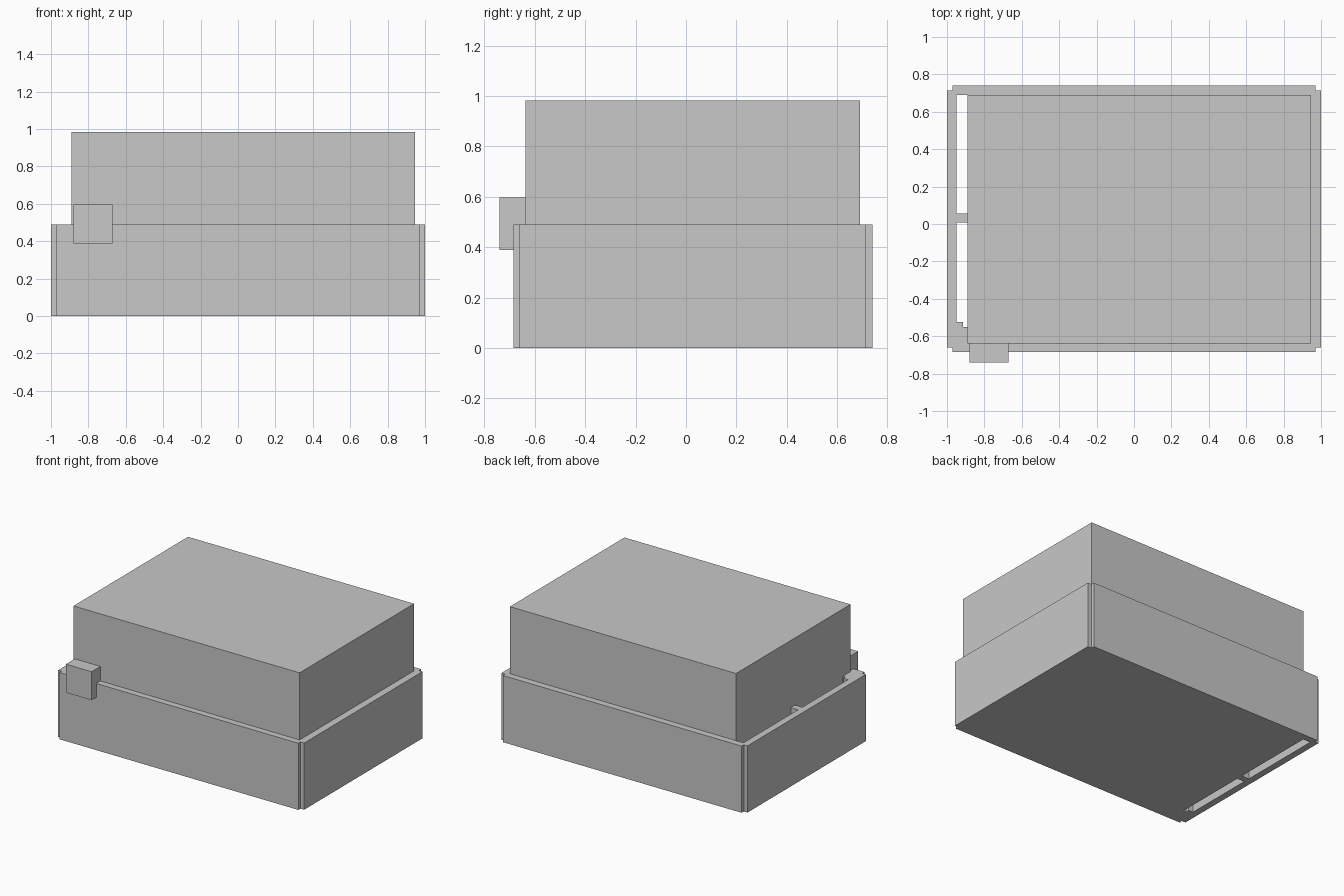
import bpy
import bmesh

default = bpy.data.objects.get("Cube")
if default:
    bpy.data.objects.remove(default, do_unlink=True)

# Single plain grey
grey = bpy.data.materials.new("light_grey")
grey.use_nodes = True
colour = (0.58, 0.58, 0.58, 1.0)
grey.diffuse_color = colour
grey.node_tree.nodes["Principled BSDF"].inputs["Base Color"].default_value = colour


def prism(name, outline, z0, z1):
    """Extrude a flat outline from z0 up to z1."""
    bm = bmesh.new()
    base = bm.faces.new([bm.verts.new((x, y, z0)) for x, y in outline])
    top = bmesh.ops.extrude_face_region(bm, geom=[base])["geom"]
    moved = [v for v in top if isinstance(v, bmesh.types.BMVert)]
    bmesh.ops.translate(bm, verts=moved, vec=(0, 0, z1 - z0))
    bmesh.ops.recalc_face_normals(bm, faces=bm.faces)
    mesh = bpy.data.meshes.new(name)
    bm.to_mesh(mesh)
    bm.free()
    mesh.materials.append(grey)
    obj = bpy.data.objects.new(name, mesh)
    bpy.context.collection.objects.link(obj)
    return obj


def rect(x0, x1, y0, y1):
    return [(x0, y0), (x1, y0), (x1, y1), (x0, y1)]


def cut(target, cutter):
    """Subtract the cutter for good, then discard it."""
    cutter.hide_render = True
    mod = target.modifiers.new("slot", "BOOLEAN")
    mod.operation = "DIFFERENCE"
    mod.solver = "EXACT"
    mod.object = cutter
    bpy.context.view_layer.objects.active = target
    bpy.ops.object.modifier_apply(modifier=mod.name)
    bpy.data.objects.remove(cutter, do_unlink=True)


RIM = 0.49
FRONT, BACK = -0.685, 0.74
NOTCH = 0.025

# Base tray with a small square notch in every upright corner
xi, yf, yb = 0.97, FRONT + NOTCH, BACK - NOTCH
base = prism("base_tray", [
    (-xi, FRONT), (xi, FRONT), (xi, yf), (1, yf),
    (1, yb), (xi, yb), (xi, BACK), (-xi, BACK),
    (-xi, yb), (-1, yb), (-1, yf), (-xi, yf)], 0, RIM)

# Through slots beside the inner block, parted by a thin rib
cut(base, prism("back_slot", rect(-0.95, -0.89, 0.055, 0.69), -0.1, 0.6))
cut(base, prism("front_slot", [
    (-0.95, 0.007), (-0.95, -0.523), (-0.913, -0.523),
    (-0.913, -0.55), (-0.89, -0.55), (-0.89, 0.007)], -0.1, 0.6))

# Tall inner block rising out of the tray
prism("upper_block", rect(-0.89, 0.947, -0.638, 0.691), RIM, 0.983)

# Latch hung over the front rim
prism("front_latch", rect(-0.88, -0.672, -0.74, -0.638), 0.388, 0.597)
